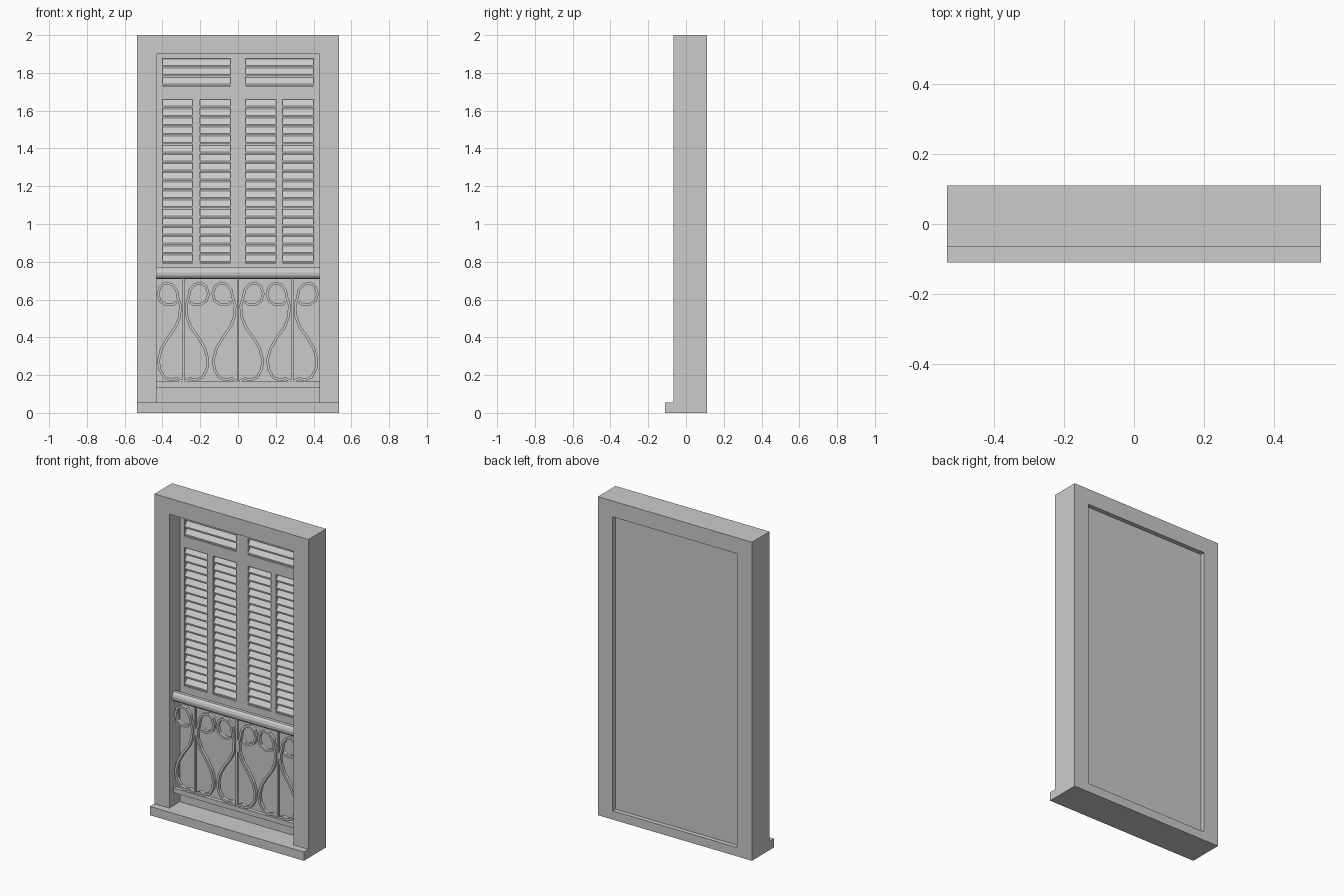
import bpy, bmesh, math
from mathutils import Vector

if "Cube" in bpy.data.objects:
    bpy.data.objects.remove(bpy.data.objects["Cube"])


def finish(name, bm):
    bmesh.ops.recalc_face_normals(bm, faces=bm.faces)
    me = bpy.data.meshes.new(name)
    bm.to_mesh(me)
    bm.free()
    ob = bpy.data.objects.new(name, me)
    bpy.context.collection.objects.link(ob)
    return ob


def extrude_y(bm, depth):
    r = bmesh.ops.extrude_face_region(bm, geom=bm.faces[:], use_keep_orig=True)
    vs = [e for e in r["geom"] if isinstance(e, bmesh.types.BMVert)]
    bmesh.ops.translate(bm, verts=vs, vec=(0, depth, 0))


def add_box(bm, x0, x1, y0, y1, z0, z1):
    vs = bmesh.ops.create_cube(bm, size=1)["verts"]
    for v in vs:
        v.co = Vector(((x0 + x1) / 2 + v.co.x * (x1 - x0),
                       (y0 + y1) / 2 + v.co.y * (y1 - y0),
                       (z0 + z1) / 2 + v.co.z * (z1 - z0)))


def box(name, *dims):
    bm = bmesh.new()
    add_box(bm, *dims)
    return finish(name, bm)


def pierced_slab(name, xs, zs, holes, y0, y1):
    """Slab on a grid of columns and rows, leaving the hole cells open."""
    bm = bmesh.new()
    grid = [[bm.verts.new((x, y0, z)) for z in zs] for x in xs]
    for i in range(len(xs) - 1):
        for j in range(len(zs) - 1):
            if (i, j) not in holes:
                bm.faces.new((grid[i][j], grid[i + 1][j],
                              grid[i + 1][j + 1], grid[i][j + 1]))
    bmesh.ops.delete(bm, geom=[v for v in bm.verts if not v.link_faces], context='VERTS')
    extrude_y(bm, y1 - y0)
    return finish(name, bm)


def profile_x(bm, pts, x0, x1):
    """Sweep a closed (y, z) profile along x."""
    a = [bm.verts.new((x0, y, z)) for y, z in pts]
    b = [bm.verts.new((x1, y, z)) for y, z in pts]
    bm.faces.new(a)
    bm.faces.new(b[::-1])
    for i in range(len(pts)):
        k = (i + 1) % len(pts)
        bm.faces.new((a[i], a[k], b[k], b[i]))


def add_strip(bm, pts, width, y0, y1):
    """Flat iron strip following an open (x, z) path."""
    P = [Vector(p) for p in pts]
    rows = []
    for i, p in enumerate(P):
        t0 = (p - P[max(i - 1, 0)]).normalized()
        t1 = (P[min(i + 1, len(P) - 1)] - p).normalized()
        t = (t0 + t1).normalized()
        n = Vector((-t.y, t.x)) * width / 2
        rows.append([bm.verts.new((q.x, y, q.y)) for q, y in
                     ((p + n, y0), (p - n, y0), (p - n, y1), (p + n, y1))])
    for a, b in zip(rows, rows[1:]):
        for k in range(4):
            m = (k + 1) % 4
            bm.faces.new((a[k], a[m], b[m], b[k]))
    bm.faces.new(rows[0])
    bm.faces.new(rows[-1][::-1])


# Outer frame and sill
pierced_slab("outer_frame", [-.535, -.432, .432, .535], [.055, 1.9, 2],
             {(1, 0)}, -.065, .11)
box("sill", -.535, .535, -.11, .11, 0, .055)

# Shutter panel with pockets, and the backing board
lower = [(-.4, -.24), (-.2, -.04), (.04, .2), (.235, .4)]
upper = [(-.4, -.04), (.04, .4)]
xs = [-.432] + [x for pair in lower for x in pair] + [.432]
holes = {(i, 1) for i in (1, 3, 5, 7)} | {(i, 3) for i in (1, 2, 3, 5, 6, 7)}
pierced_slab("shutter_panel", xs, [.055, .79, 1.66, 1.73, 1.875, 1.9], holes, .04, .072)
box("backing_board", -.432, .432, .072, .082, .055, 1.9)

# Louvre slats, tilted back towards the top
bm = bmesh.new()
for spans, z0, z1, count in ((lower, .79, 1.66, 18), (upper, 1.73, 1.875, 3)):
    step = (z1 - z0) / count
    for x0, x1 in spans:
        for i in range(count):
            z = z0 + i * step
            profile_x(bm, [(.044, z + .004), (.044, z + .012),
                           (.068, z + step - .002), (.072, z + step - .008)], x0, x1)
finish("louvre_slats", bm)

# Handrail with rounded front, and bottom rail
bm = bmesh.new()
profile_x(bm, [(-.01 + .028 * math.cos(a), .74 + .03 * max(-1, min(1, 1.1 * math.sin(a))))
               for a in [math.radians(22.5 + 30 * k) for k in range(12)]], -.437, .437)
finish("handrail", bm)
box("bottom_rail", -.437, .437, -.022, .004, .135, .165)

# Wrought iron motifs: centre bar plus mirrored pear and curl strips
half = [(.008, .168), (.035, .182), (.065, .174), (.1, .188), (.125, .23), (.131, .28),
        (.115, .34), (.08, .4), (.04, .455), (.019, .51), (.015, .57), (.028, .61),
        (.035, .65), (.06, .68), (.095, .688), (.122, .668), (.134, .63),
        (.122, .592), (.09, .572), (.058, .572), (.036, .588)]
bars, scrolls = bmesh.new(), bmesh.new()
for cx in (-.29, 0, .287):
    add_box(bars, cx - .006, cx + .006, -.015, -.003, .16, .72)
    for s in (-1, 1):
        add_strip(scrolls, [(cx + s * x, z) for x, z in half], .014, -.02, .002)
finish("railing_bars", bars)
finish("railing_scrolls", scrolls)
